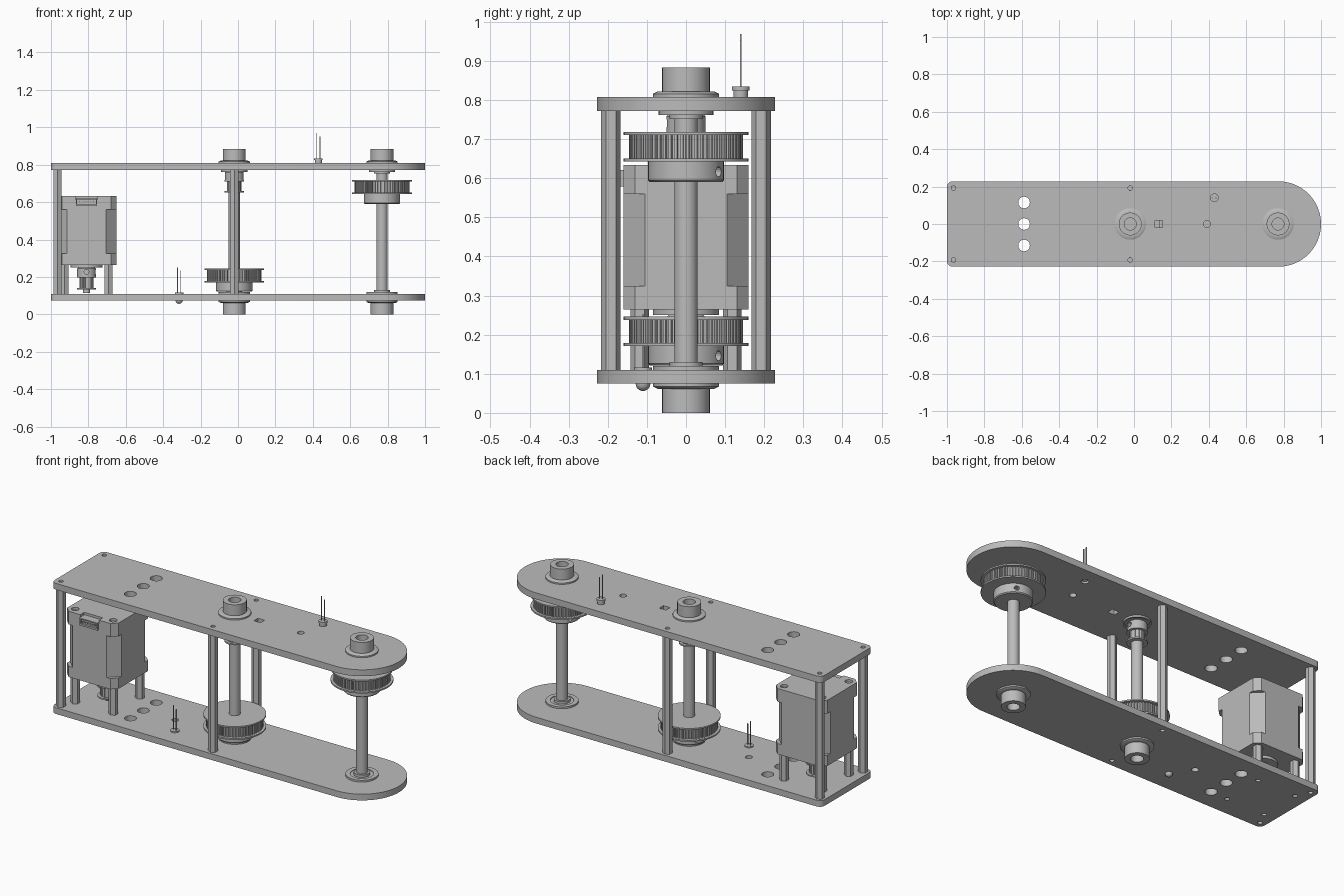
import bpy, bmesh
from math import sin, cos, pi, radians
from mathutils import Matrix, Vector

cube = bpy.data.objects.get("Cube")
if cube:
    bpy.data.objects.remove(cube)

grey = bpy.data.materials.new("metal grey")
grey.use_nodes = True
grey.diffuse_color = (0.5, 0.5, 0.5, 1)
grey.node_tree.nodes["Principled BSDF"].inputs["Base Color"].default_value = (0.5, 0.5, 0.5, 1)

LOW_B, LOW_T, UP_B, UP_T = 0.075, 0.11, 0.772, 0.808   # plate faces
MID_X, END_X, MOTOR_X = -0.02, 0.77, -0.81             # axes along x


def finish(bm, name, smooth=True):
    bmesh.ops.recalc_face_normals(bm, faces=bm.faces)
    mesh = bpy.data.meshes.new(name)
    bm.to_mesh(mesh)
    bm.free()
    mesh.materials.append(grey)
    ob = bpy.data.objects.new(name, mesh)
    bpy.context.collection.objects.link(ob)
    if smooth:
        bpy.ops.object.select_all(action='DESELECT')
        ob.select_set(True)
        bpy.context.view_layer.objects.active = ob
        bpy.ops.object.shade_smooth_by_angle(angle=radians(30))
    return ob


def lathe(bm, profile, x, y=0, n=32):
    """Spin (radius, height) points round a vertical axis."""
    rings = []
    for r, z in profile:
        count = n if r > 0 else 1
        rings.append([bm.verts.new((x + r * cos(2 * pi * i / n), y + r * sin(2 * pi * i / n), z))
                      for i in range(count)])
    for a, b in zip(rings, rings[1:]):
        for i in range(n):
            j = (i + 1) % n
            quad = [a[i % len(a)], a[j % len(a)], b[j % len(b)], b[i % len(b)]]
            bm.faces.new(list(dict.fromkeys(quad)))


def rod(bm, r, z0, z1, x, y=0, n=32):
    lathe(bm, [(0, z0), (r, z0), (r, z1), (0, z1)], x, y, n)


def prism(bm, outline, z0, z1):
    face = bm.faces.new([bm.verts.new((x, y, z0)) for x, y in outline])
    up = bmesh.ops.extrude_face_region(bm, geom=[face])
    bmesh.ops.translate(bm, vec=(0, 0, z1 - z0),
                        verts=[v for v in up["geom"] if isinstance(v, bmesh.types.BMVert)])


def box(bm, centre, size):
    bmesh.ops.create_cube(bm, size=1, matrix=Matrix.Translation(centre) @ Matrix.Diagonal((*size, 1)))


def cut(ob, bm):
    """Subtract the shapes in bm from the object."""
    cutter = finish(bm, ob.name + "_cutter", False)
    mod = ob.modifiers.new("cut", 'BOOLEAN')
    mod.object, mod.solver = cutter, 'EXACT'
    bpy.context.view_layer.update()
    cut_mesh = bpy.data.meshes.new_from_object(ob.evaluated_get(bpy.context.evaluated_depsgraph_get()))
    ob.modifiers.clear()
    ob.data = cut_mesh
    bpy.data.objects.remove(cutter)


def arc(cx, cy, r, a0, a1, n):
    return [(cx + r * cos(radians(a0 + (a1 - a0) * i / n)),
             cy + r * sin(radians(a0 + (a1 - a0) * i / n))) for i in range(n + 1)]


# Plates: rounded end, small corner radii, drilled holes
W = 0.228
outline = (arc(1 - W, 0, W, -90, 90, 36) + arc(-0.97, W - 0.03, 0.03, 90, 180, 6)
           + arc(-0.97, 0.03 - W, 0.03, 180, 270, 6))
posts = [(x, s * 0.192) for x in (-0.965, MID_X) for s in (-1, 1)]
motor_posts = [(MOTOR_X + i * 0.118, j * 0.118) for i in (-1, 1) for j in (-1, 1)]
common = [(-0.588, y, 0.031) for y in (-0.115, 0, 0.115)] + [(x, y, 0.012) for x, y in posts]
upper_holes = common + [(0.39, 0, 0.018), (0.43, 0.14, 0.0195)]
lower_holes = (common + [(-0.39, 0, 0.018), (-0.315, -0.11, 0.0195)]
               + [(x, y, 0.012) for x, y in motor_posts])
for name, z0, z1, holes in (("lower_plate", LOW_B, LOW_T, lower_holes),
                            ("upper_plate", UP_B, UP_T, upper_holes)):
    bm = bmesh.new()
    prism(bm, outline, z0, z1)
    plate = finish(bm, name)
    bm = bmesh.new()
    for x, y, r in holes:
        rod(bm, r, z0 - 0.02, z1 + 0.02, x, y, 24)
    if name == "upper_plate":
        box(bm, (0.132, 0, z0), (0.042, 0.036, 0.2))
    cut(plate, bm)

# Hexagonal standoffs between the plates and under the motor, bored at the ends
def standoff(name, x, y, r, z0, z1):
    bm = bmesh.new()
    hexa = [(x + r * sin(k * pi / 3), y + r * cos(k * pi / 3)) for k in range(6)]
    prism(bm, hexa, z0, z1)
    post = finish(bm, name, False)
    bm = bmesh.new()
    for z in (z0, z1):
        rod(bm, 0.012, z - 0.05, z + 0.05, x, y, 16)
    cut(post, bm)


for x, y in posts:
    standoff("plate_standoff", x, y, 0.025, LOW_T, UP_B)
for x, y in motor_posts:
    standoff("motor_standoff", x, y, 0.024, LOW_T, 0.265)

# Shafts, flanged bearings and bored outer hubs
for x in (MID_X, END_X):
    bm = bmesh.new()
    rod(bm, 0.03, LOW_B, UP_T, x)
    finish(bm, "shaft")
    for base, s in ((UP_T, 1), (LOW_B, -1)):
        profile = [(0, 0.012), (0.032, 0.012), (0.032, 0.075), (0.061, 0.075), (0.061, 0.014),
                   (0.072, 0.014), (0.084, 0.008), (0.084, 0), (0, 0)]
        bm = bmesh.new()
        lathe(bm, [(r, base + s * h) for r, h in profile], x)
        finish(bm, "outer_hub")
    for base, s, r in ((LOW_T, 1, 0.084), (UP_B, -1, 0.07)):
        profile = [(0, 0.02), (0.042, 0.02), (0.042, 0.006), (0.06, 0.006), (0.06, 0.01),
                   (r, 0.01), (r, 0), (0, 0)]
        bm = bmesh.new()
        lathe(bm, [(q, base + s * h) for q, h in profile], x)
        finish(bm, "bearing")


# Toothed pulleys: flanges, tooth ring and a hub with two set screw holes
def pulley(name, x, z, up, r_flange, r_tooth, r_hub, teeth, width, hub, screw_angle):
    """z is the free flange face; up is the direction from there to the hub."""
    at = lambda h: z + up * h
    thick = 0.008
    bm = bmesh.new()
    for h in (0, width - thick):
        lathe(bm, [(0, at(h)), (r_flange, at(h)), (r_flange, at(h + thick)), (0, at(h + thick))], x, 0, 48)
    finish(bm, name + "_flanges")
    bm = bmesh.new()
    gear = []
    for k in range(teeth):
        for f, r in ((0, r_tooth), (0.5, r_tooth), (0.58, r_tooth * 0.95), (0.92, r_tooth * 0.95)):
            a = 2 * pi * (k + f) / teeth
            gear.append((x + r * cos(a), r * sin(a)))
    prism(bm, gear, at(thick), at(width - thick))
    finish(bm, name + "_teeth", False)
    bm = bmesh.new()
    end = width + hub
    lathe(bm, [(0, at(width)), (r_hub, at(width)), (r_hub, at(end - 0.005)),
               (r_hub - 0.005, at(end)), (0, at(end))], x, 0, 40)
    body = finish(bm, name + "_hub")
    bm = bmesh.new()
    for a in (screw_angle, screw_angle + 90):
        d = Vector((cos(radians(a)), sin(radians(a)), 0))
        spot = Matrix.Translation(Vector((x, 0, at(width + hub / 2))) + d * r_hub)
        bmesh.ops.create_cone(bm, cap_ends=True, segments=16, radius1=0.013, radius2=0.013,
                              depth=r_hub * 0.7, matrix=spot @ d.to_track_quat('Z', 'Y').to_matrix().to_4x4())
    cut(body, bm)


pulley("end_pulley", END_X, 0.718, -1, 0.16, 0.146, 0.097, 60, 0.075, 0.053, 60)
pulley("middle_pulley", MID_X, 0.246, -1, 0.16, 0.146, 0.097, 60, 0.075, 0.05, 60)
pulley("small_pulley", MID_X, 0.652, 1, 0.052, 0.038, 0.05, 16, 0.066, 0.045, -90)
pulley("motor_pulley", MOTOR_X, 0.132, 1, 0.052, 0.038, 0.05, 16, 0.073, 0.045, -90)


# Motor: chamfered end caps, narrower-cornered middle, boss and shaft
def octagon(half, chamfer):
    c = half - chamfer
    return [(MOTOR_X + x, y) for x, y in ((half, -c), (half, c), (c, half), (-c, half),
                                          (-half, c), (-half, -c), (-c, -half), (c, -half))]


for name, z0, z1, chamfer in (("motor_lower_cap", 0.265, 0.325, 0.03),
                              ("motor_core", 0.325, 0.56, 0.055),
                              ("motor_upper_cap", 0.56, 0.634, 0.03)):
    bm = bmesh.new()
    prism(bm, octagon(0.16, chamfer), z0, z1)
    part = finish(bm, name, False)
    if name == "motor_upper_cap":
        bm = bmesh.new()
        for x, y in motor_posts:
            rod(bm, 0.02, 0.62, 0.66, x, y, 20)
        box(bm, (MOTOR_X, -0.15, 0.628), (0.115, 0.05, 0.03))
        cut(part, bm)
bm = bmesh.new()
rod(bm, 0.085, 0.25, 0.266, MOTOR_X)
rod(bm, 0.019, LOW_T + 0.005, 0.26, MOTOR_X)
finish(bm, "motor_boss_and_shaft")

# Motor connector: open socket with a row of pins
bm = bmesh.new()
box(bm, (MOTOR_X, -0.145, 0.6), (0.112, 0.052, 0.042))
socket = finish(bm, "motor_connector", False)
bm = bmesh.new()
box(bm, (MOTOR_X, -0.17, 0.602), (0.1, 0.03, 0.026))
cut(socket, bm)
bm = bmesh.new()
for k in range(6):
    box(bm, (MOTOR_X + (k - 2.5) * 0.015, -0.16, 0.602), (0.004, 0.02, 0.004))
finish(bm, "connector_pins", False)

# Indicator lamps pointing down, with two leads each
for x, y, top in ((0.43, 0.14, UP_T + 0.026), (-0.315, -0.11, LOW_T + 0.006)):
    dome = [(0.019 * cos(a), top - 0.041 - 0.019 * sin(a)) for a in (0, 0.4, 0.8, 1.2)]
    bm = bmesh.new()
    lathe(bm, [(0, top), (0.023, top), (0.023, top - 0.01), (0.019, top - 0.01)]
          + dome + [(0, top - 0.06)], x, y, 24)
    finish(bm, "lamp")
    bm = bmesh.new()
    for dx, length in ((-0.009, 0.135), (0.009, 0.118)):
        box(bm, (x + dx, y, top + length / 2), (0.005, 0.005, length))
    finish(bm, "lamp_leads", False)
